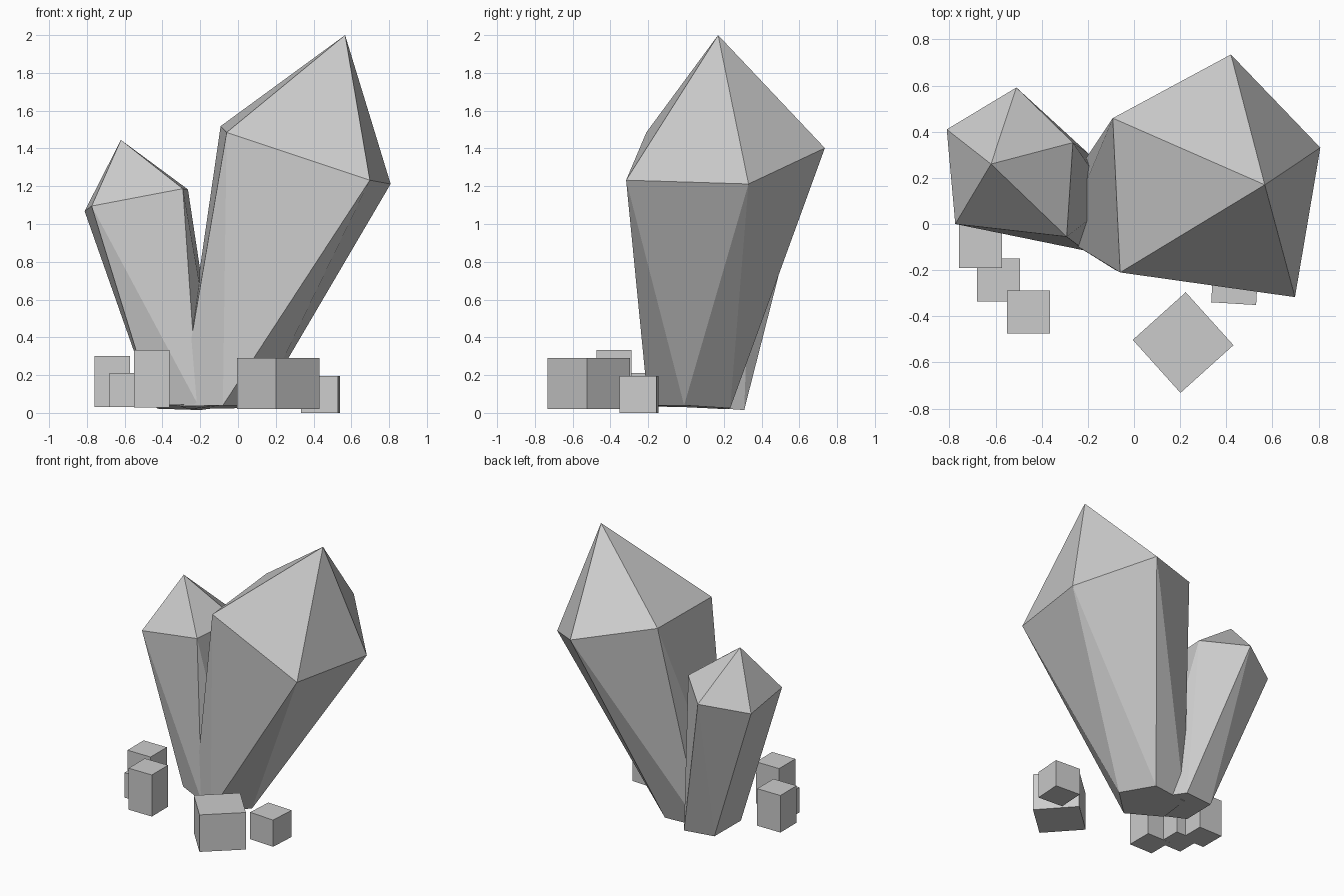
import bpy, bmesh
from math import radians
from mathutils import Matrix

if "Cube" in bpy.data.objects:
    bpy.data.objects.remove(bpy.data.objects["Cube"])


def finish(name, bm):
    bmesh.ops.recalc_face_normals(bm, faces=bm.faces[:])
    mesh = bpy.data.meshes.new(name)
    bm.to_mesh(mesh)
    bm.free()
    obj = bpy.data.objects.new(name, mesh)
    bpy.context.collection.objects.link(obj)
    return obj


def crystal(name, base, shoulder, tip):
    """Five-sided, slightly twisted tapered shaft with a pointed cap."""
    bm = bmesh.new()
    low = [bm.verts.new(p) for p in base]
    high = [bm.verts.new(p) for p in shoulder]
    apex = bm.verts.new(tip)
    n = len(low)
    bm.faces.new(low[::-1])
    for i in range(n):
        j = (i + 1) % n
        bm.faces.new((low[i], low[j], high[i]))
        bm.faces.new((low[j], high[j], high[i]))
        bm.faces.new((high[i], high[j], apex))
    return finish(name, bm)


def block(name, center, size, turn=0):
    bm = bmesh.new()
    mat = (Matrix.Translation(center) @ Matrix.Rotation(radians(turn), 4, 'Z')
           @ Matrix.Diagonal((*size, 1)))
    bmesh.ops.create_cube(bm, size=1, matrix=mat)
    return finish(name, bm)


# Large leaning crystal
crystal("large_crystal",
        [(-.08, -.2, .04), (.12, -.01, .04), (.006, .234, .025),
         (-.262, .205, .02), (-.308, -.058, .035)],
        [(.698, -.317, 1.232), (.808, .331, 1.212), (.42, .735, 1.402),
         (-.092, .459, 1.518), (-.06, -.21, 1.485)],
        (.567, .17, 2.0))

# Small crystal leaning the other way
crystal("small_crystal",
        [(-.45, .01, .04), (-.213, -.115, .045), (-.09, .1, .03),
         (-.2, .308, .015), (-.425, .28, .022)],
        [(-.775, 0, 1.095), (-.292, -.055, 1.187), (-.265, .353, 1.183),
         (-.51, .592, 1.127), (-.812, .41, 1.068)],
        (-.62, .26, 1.445))

# Loose stone blocks at the front
block("large_block", (.213, -.514, .156), (.309, .309, .27), 42)
block("right_block", (.438, -.248, .098), (.195, .195, .195), -3.5)
block("left_back_block", (-.665, -.098, .165), (.187, .187, .27))
block("left_middle_block", (-.588, -.243, .121), (.186, .186, .182))
block("left_front_block", (-.457, -.381, .181), (.187, .187, .303))
